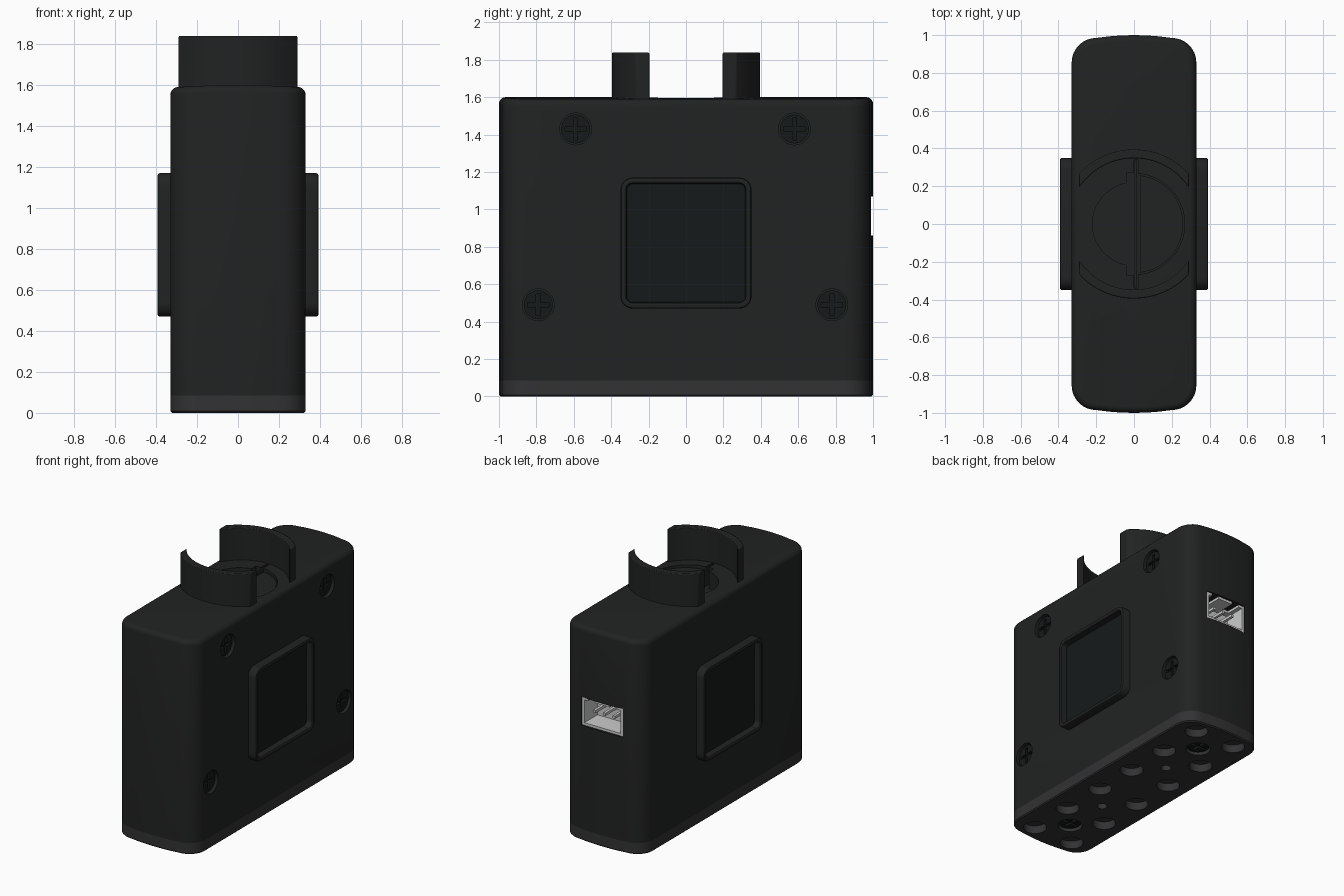
import bpy, bmesh
from math import pi, sin, cos, acos, radians
from mathutils import Matrix, Vector

if "Cube" in bpy.data.objects:
    bpy.data.objects.remove(bpy.data.objects["Cube"])


def material(name, v):
    m = bpy.data.materials.new(name)
    m.diffuse_color = (*v, 1)
    m.use_nodes = True
    m.node_tree.nodes["Principled BSDF"].inputs["Base Color"].default_value = m.diffuse_color
    return m


SHELL = material("black_plastic", (0.015, 0.016, 0.016))
BASE = material("dark_grey_plastic", (0.032, 0.032, 0.034))
DARK = material("dark_glass", (0.008, 0.010, 0.010))
METAL = material("pale_plastic", (0.55, 0.55, 0.55))


def finish(name, bm, mat):
    bmesh.ops.recalc_face_normals(bm, faces=bm.faces)
    me = bpy.data.meshes.new(name)
    bm.to_mesh(me)
    bm.free()
    ob = bpy.data.objects.new(name, me)
    bpy.context.collection.objects.link(ob)
    if mat:
        me.materials.append(mat)
    return ob


def half_outline(w, l, r, bow, n=8):
    """+y half of a rounded rectangle with a gently bowed end, from +x to -x"""
    cx, cy = w - r, l - bow - r
    right = [(cx + r * cos(i * pi / 2 / n), cy + r * sin(i * pi / 2 / n)) for i in range(n + 1)]
    mid = [(cx * t, l - bow * t * t) for t in (0.66, 0.33, 0, -0.33, -0.66)]
    return right + mid + [(-x, y) for x, y in reversed(right)]


def loft(name, rings, w, l, r, bow, crown, mat, matrix=Matrix()):
    """Stack rounded outlines (inset, z) and cap both ends with strips"""
    bm = bmesh.new()
    loops = []
    for k, (inset, z) in enumerate(rings):
        h = half_outline(w - inset, l - inset, max(r - inset, 0.01), bow)
        pts = h + [(x, -y) for x, y in reversed(h)]
        c = crown if k else 0
        loops.append([bm.verts.new((x, y, z - c * (x / w) ** 2)) for x, y in pts])
    n = len(loops[0])
    for a, b in zip(loops, loops[1:]):
        for i in range(n):
            bm.faces.new((a[i], a[(i + 1) % n], b[(i + 1) % n], b[i]))
    for lp in (loops[0], loops[-1]):
        for i in range(n // 2 - 1):
            bm.faces.new((lp[i], lp[i + 1], lp[n - 2 - i], lp[n - 1 - i]))
    bm.transform(matrix)
    return finish(name, bm, mat)


def prism(name, pts, z0, z1, mat=None):
    bm = bmesh.new()
    f = bm.faces.new([bm.verts.new((x, y, z0)) for x, y in pts])
    g = bmesh.ops.extrude_face_region(bm, geom=[f])["geom"]
    bmesh.ops.translate(bm, vec=(0, 0, z1 - z0), verts=[v for v in g if isinstance(v, bmesh.types.BMVert)])
    return finish(name, bm, mat)


def box(name, lo, hi, mat=None):
    lo, hi = Vector(lo), Vector(hi)
    bm = bmesh.new()
    bmesh.ops.create_cube(bm, size=1, matrix=Matrix.Translation((lo + hi) / 2) @ Matrix.Diagonal((*(hi - lo), 1)))
    return finish(name, bm, mat)


def cyl(name, loc, r, depth, axis, mat=None, seg=32):
    """Cylinder centred on loc along axis"""
    rot = Vector((0, 0, 1)).rotation_difference(Vector(axis)).to_matrix().to_4x4()
    bm = bmesh.new()
    bmesh.ops.create_cone(bm, cap_ends=True, segments=seg, radius1=r, radius2=r, depth=depth,
                          matrix=Matrix.Translation(loc) @ rot)
    return finish(name, bm, mat)


def cut(ob, *cutters):
    bpy.context.view_layer.objects.active = ob
    for c in cutters:
        m = ob.modifiers.new("cut", 'BOOLEAN')
        m.operation, m.solver, m.object = 'DIFFERENCE', 'EXACT', c
        bpy.ops.object.modifier_apply(modifier=m.name)
        bpy.data.objects.remove(c)


def bevel(ob, width):
    m = ob.modifiers.new("bevel", 'BEVEL')
    m.width, m.segments, m.limit_method = width, 2, 'ANGLE'


def arc(r, a0, a1, n=24):
    return [(r * cos(a0 + (a1 - a0) * i / n), r * sin(a0 + (a1 - a0) * i / n)) for i in range(n + 1)]


def screw(host, loc, axis):
    """Counterbored hole in host with a cross-head screw inside"""
    loc, axis = Vector(loc), Vector(axis)
    cut(host, cyl("hole", loc, 0.085, 0.10, axis))
    head = cyl("screw_head", loc - axis * 0.036, 0.077, 0.034, axis, DARK)
    t = loc - axis * 0.019
    u = Vector((0, 1, 0))
    v = axis.cross(u)
    for a, b in ((u, v), (v, u)):
        e = [abs(a[i]) * 0.058 + abs(b[i]) * 0.011 + abs(axis[i]) * 0.02 for i in range(3)]
        cut(head, box("slot", t - Vector(e), t + Vector(e)))


# Main housing with bowed ends and slightly crowned top
fillet = [(0.035 * (1 - cos(a)), 1.565 + 0.035 * sin(a)) for a in [radians(d) for d in (0, 18, 36, 54, 72, 90)]]
body = loft("housing", [(0, 0.085)] + fillet, 0.33, 1.0, 0.13, 0.015, 0.012, SHELL)

# Base plate with two rows of round sockets
base = loft("base_plate", [(0.008, 0), (0, 0.008), (0, 0.085)], 0.33, 1.0, 0.13, 0.015, 0, BASE)
for y in (-0.87, -0.52, -0.17, 0.17, 0.52, 0.87):
    cut(base, *[cyl("hole", (x, y, 0), 0.08, 0.12, (0, 0, 1)) for x in (-0.165, 0.165)])
for y in (-0.345, 0.345):
    cut(base, cyl("hole", (0, y, 0), 0.035, 0.12, (0, 0, 1)))
for y in (-0.69, 0.69):
    screw(base, (0, y, 0), (0, 0, -1))

# Housing screws, right side only
for y, z in ((-0.59, 1.43), (0.58, 1.43), (-0.79, 0.49), (0.78, 0.49)):
    screw(body, (0.33, y, z), (1, 0, 0))

# Raised square window frames and panels on both sides
for s, tag in ((1, "right"), (-1, "left")):
    place = Matrix.Translation((s * 0.32, 0, 0.82)) @ Matrix.Rotation(s * pi / 2, 4, 'Y')
    loft("window_frame_" + tag, [(0, 0), (0, 0.063), (0.004, 0.070), (0.011, 0.073), (0.022, 0.073), (0.03, 0.068), (0.034, 0.022)],
         0.35, 0.35, 0.065, 0, 0, SHELL, place)
    loft("window_panel_" + tag, [(0.036, 0.01), (0.036, 0.026)], 0.35, 0.35, 0.065, 0, 0, DARK, place)

# Split round recess in the top, with a half-disc step and a divider
q = [(0.02, 0.34), (0, 0.34), (0, 0.27), (-0.04, 0.27), (-0.04, 0.216)]
right = [(max(x, 0.02), y) for x, y in arc(0.268, -1.49, 1.49)]
left = arc(0.22, 1.78, 2 * pi - 1.78)
cut(body, prism("recess", right + q + left + [(x, -y) for x, y in reversed(q)], 1.47, 1.7))
prism("recess_step", arc(0.26, -1.45, 1.45), 1.46, 1.58, SHELL)
box("recess_divider", (0.003, -0.335, 1.46), (0.017, 0.335, 1.59), SHELL)

# Two curved clip walls standing on the top
ao, ai = acos(0.29 / 0.395), acos(0.29 / 0.348)
for s, tag in ((1, "back"), (-1, "front")):
    pts = arc(0.395, ao, pi - ao) + arc(0.348, pi - ai, ai)
    wall = prism("clip_wall_" + tag, [(x, s * y) for x, y in pts], 1.55, 1.84, SHELL)
    bevel(wall, 0.006)

# Cable socket in the back
cut(body, box("pocket", (-0.17, 0.8, 0.86), (0.17, 1.1, 1.07)))
socket = box("cable_socket", (-0.169, 0.801, 0.861), (0.169, 0.985, 1.069), METAL)
cut(socket, box("cavity", (-0.15, 0.83, 0.88), (0.15, 1.1, 1.05)))
for x in (-0.09, 0.09):
    cut(socket, box("slot", (x - 0.03, 0.87, 1.03), (x + 0.03, 1.1, 1.1)))
for x in (-0.08, 0, 0.08):
    box("socket_pin", (x - 0.01, 0.82, 0.965), (x + 0.01, 0.965, 0.985), METAL)

# Smooth shading with sharp edges kept
bpy.ops.object.select_all(action='SELECT')
bpy.context.view_layer.objects.active = body
bpy.ops.object.shade_smooth_by_angle(angle=radians(30))
